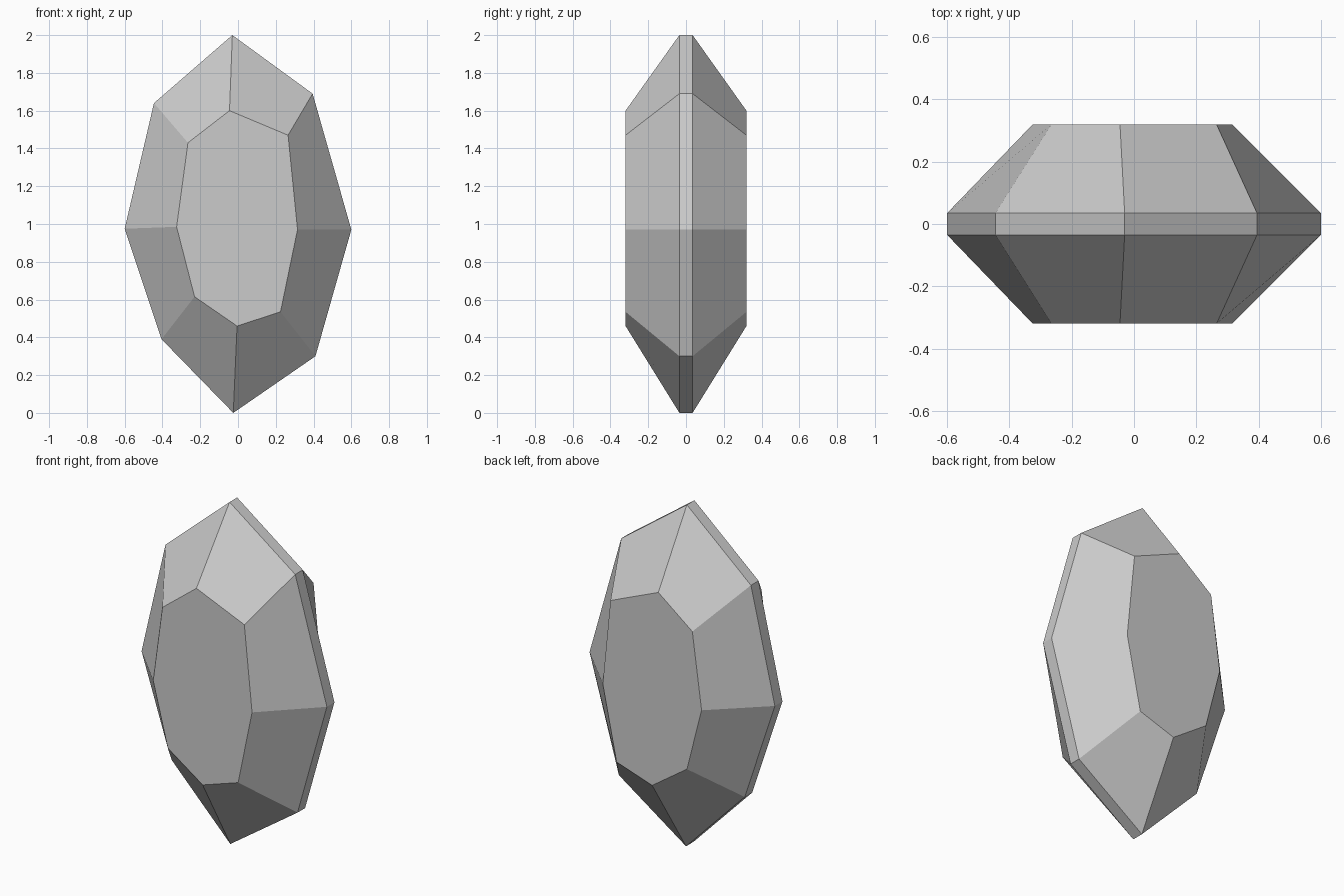
import bpy, bmesh

if "Cube" in bpy.data.objects:
    bpy.data.objects.remove(bpy.data.objects["Cube"])

# Eight-sided outlines in (x, z), clockwise from the top tip
girdle = [(-0.03, 2.0), (0.395, 1.69), (0.60, 0.97), (0.41, 0.30),
          (-0.025, 0.0), (-0.405, 0.39), (-0.60, 0.975), (-0.445, 1.64)]
table = [(-0.045, 1.60), (0.265, 1.47), (0.315, 0.97), (0.225, 0.535),
         (-0.005, 0.46), (-0.23, 0.615), (-0.325, 0.985), (-0.265, 1.43)]

bm = bmesh.new()


def ring(outline, y):
    return [bm.verts.new((x, y, z)) for x, z in outline]


# Front table, front girdle edge, back girdle edge, back table
rings = [ring(table, -0.32), ring(girdle, -0.035),
         ring(girdle, 0.035), ring(table, 0.32)]

# Bevelled facets and the thin girdle band
for a, b in zip(rings, rings[1:]):
    for i in range(8):
        j = (i + 1) % 8
        bm.faces.new((a[i], a[j], b[j], b[i]))

# Flat front and back tables
bm.faces.new(rings[0])
bm.faces.new(rings[-1])
bmesh.ops.recalc_face_normals(bm, faces=bm.faces)

mesh = bpy.data.meshes.new("gemstone")
bm.to_mesh(mesh)
bm.free()
bpy.context.collection.objects.link(bpy.data.objects.new("gemstone", mesh))
